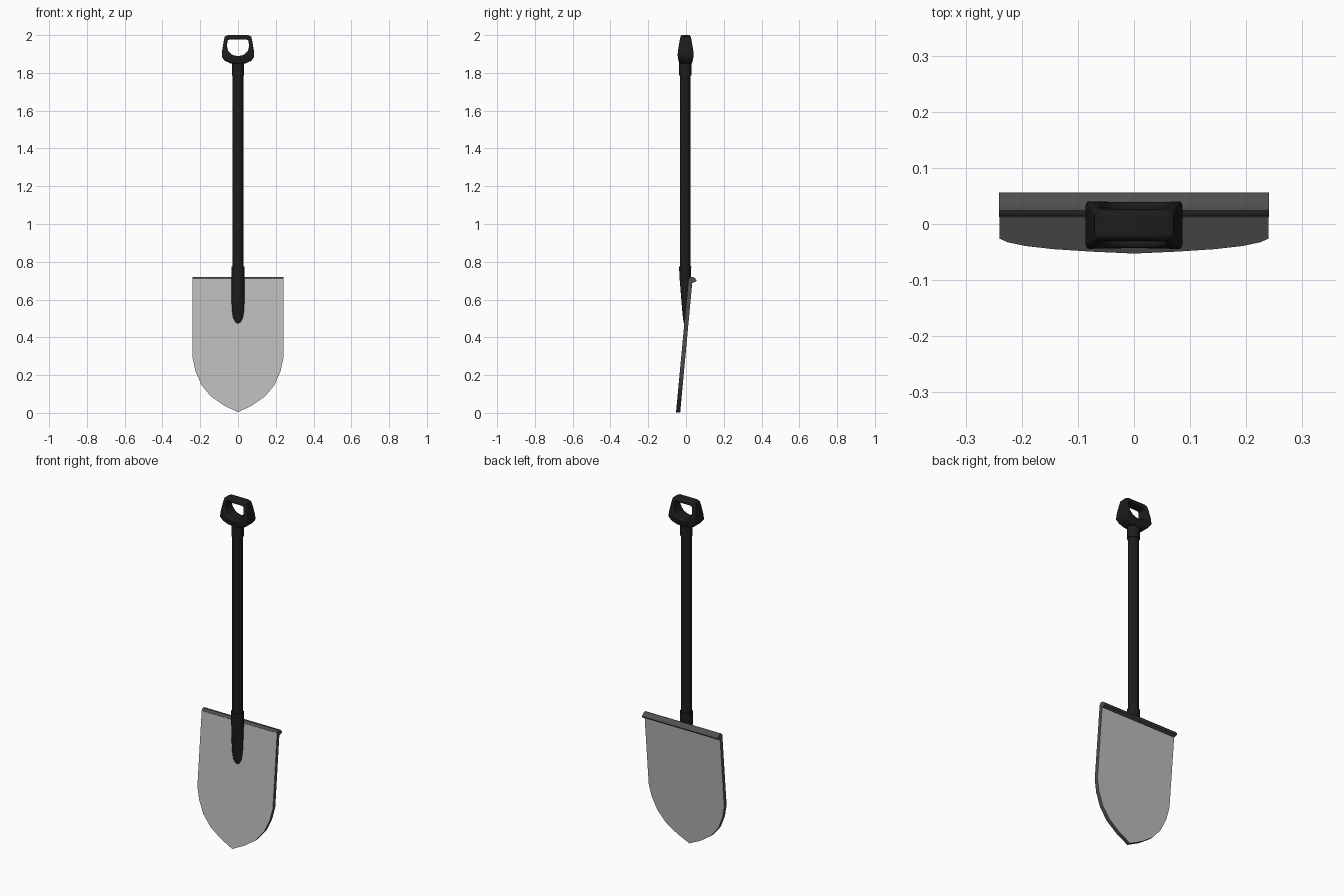
import bpy, bmesh
from math import sin, cos, pi

if "Cube" in bpy.data.objects:
    bpy.data.objects.remove(bpy.data.objects["Cube"])


def mat(name, v):
    m = bpy.data.materials.new(name)
    m.diffuse_color = (v, v, v, 1)
    m.use_nodes = True
    m.node_tree.nodes["Principled BSDF"].inputs["Base Color"].default_value = m.diffuse_color
    return m


STEEL, DARK, BLACK = mat("steel", 0.5), mat("dark_steel", 0.08), mat("black", 0.012)


def make(name, verts, faces, mats, angle=0.7):
    me = bpy.data.meshes.new(name)
    me.from_pydata(verts, [], faces)
    bm = bmesh.new()
    bm.from_mesh(me)
    bmesh.ops.recalc_face_normals(bm, faces=bm.faces)
    bm.to_mesh(me)
    bm.free()
    for m in mats:
        me.materials.append(m)
    ob = bpy.data.objects.new(name, me)
    bpy.context.collection.objects.link(ob)
    bpy.ops.object.select_all(action='DESELECT')
    ob.select_set(True)
    bpy.context.view_layer.objects.active = ob
    bpy.ops.object.shade_smooth_by_angle(angle=angle)
    return ob


def bevel(ob, width, segments):
    b = ob.modifiers.new("bevel", 'BEVEL')
    b.width, b.segments, b.limit_method = width, segments, 'ANGLE'
    b.angle_limit = 0.9


def loft(name, rings, n=20):
    """Elliptical rings given as (z, half width, front y, back y)."""
    verts = [(rx * cos(2 * pi * i / n), (yf + yb) / 2 + (yb - yf) / 2 * sin(2 * pi * i / n), z)
             for z, rx, yf, yb in rings for i in range(n)]
    faces = [(r * n + i, r * n + (i + 1) % n, (r + 1) * n + (i + 1) % n, (r + 1) * n + i)
             for r in range(len(rings) - 1) for i in range(n)]
    faces += [tuple(range(n)), tuple(range((len(rings) - 1) * n, len(rings) * n))]
    return make(name, verts, faces, [BLACK])


def prism(name, outline, place, half, mats):
    """Extrude a closed outline between -half and +half."""
    n = len(outline)
    verts = [place(p, s * half) for s in (-1, 1) for p in outline]
    faces = [tuple(range(n)), tuple(range(n, 2 * n))]
    faces += [(i, (i + 1) % n, n + (i + 1) % n, n + i) for i in range(n)]
    ob = make(name, verts, faces, mats)
    for p in ob.data.polygons[2:]:
        p.material_index = len(mats) - 1
    return ob


def mirrored(half):
    """Close a half outline whose first and last points lie on x = 0."""
    return half + [(-x, z) for x, z in half[-2:0:-1]]


# Blade: pointed outline, leaning back towards the top
half = [(0, 0.003), (0.075, 0.04), (0.143, 0.087), (0.193, 0.147), (0.225, 0.22),
        (0.24, 0.29), (0.24, 0.708), (0, 0.708)]
prism("blade", mirrored(half), lambda p, d: (p[0], -0.042 + 0.093 * p[1] + d, p[1]),
      0.011, [STEEL, DARK])

# Rolled foot rest along the top of the blade
lip = [(0.0125, 0.703), (0.016, 0.713), (0.024, 0.72), (0.036, 0.72), (0.047, 0.713),
       (0.056, 0.702), (0.053, 0.695), (0.044, 0.692), (0.034, 0.688)]
prism("foot_rest", lip, lambda p, d: (d, p[0], p[1]), 0.241, [DARK])

# Socket tapering into the blade
loft("socket", [(0.775, .035, -.037, .028), (0.70, .035, -.033, .025), (0.60, .034, -.025, .014),
                (0.54, .032, -.020, .008), (0.50, .025, -.016, .004), (0.48, .015, -.012, .003),
                (0.472, .004, -.009, .002)])

# Shaft and upper collar
loft("shaft", [(0.72, .029, -.032, .023), (1.80, .029, -.032, .023)])
loft("collar", [(1.785, .033, -.036, .028), (1.87, .033, -.036, .028)])

# D-shaped grip: outer and inner loops, deeper towards the bottom
outer = mirrored([(0, 2.0), (0.055, 2.0), (0.07, 1.992), (0.076, 1.965), (0.085, 1.91),
                  (0.086, 1.885), (0.07, 1.864), (0.04, 1.85), (0, 1.846)])
inner = mirrored([(0, 1.977), (0.045, 1.977), (0.054, 1.972), (0.057, 1.955), (0.058, 1.937),
                  (0.052, 1.917), (0.038, 1.901), (0.02, 1.892), (0, 1.889)])
DEPTH = [(1.84, .032), (1.885, .043), (1.91, .042), (1.975, .031), (2.0, .025)]


def depth(z):
    for (z0, d0), (z1, d1) in zip(DEPTH, DEPTH[1:]):
        if z <= z1:
            return d0 + (d1 - d0) * (z - z0) / (z1 - z0)
    return DEPTH[-1][1]


n = len(outer)
loops = [(outer, -1), (inner, -1), (inner, 1), (outer, 1)]
verts = [(x, -0.002 + s * depth(z), z) for loop, s in loops for x, z in loop]
faces = [(a * n + i, a * n + (i + 1) % n, (a + 1) % 4 * n + (i + 1) % n, (a + 1) % 4 * n + i)
         for a in range(4) for i in range(n)]
grip = make("grip", verts, faces, [BLACK])
bevel(grip, 0.008, 3)
